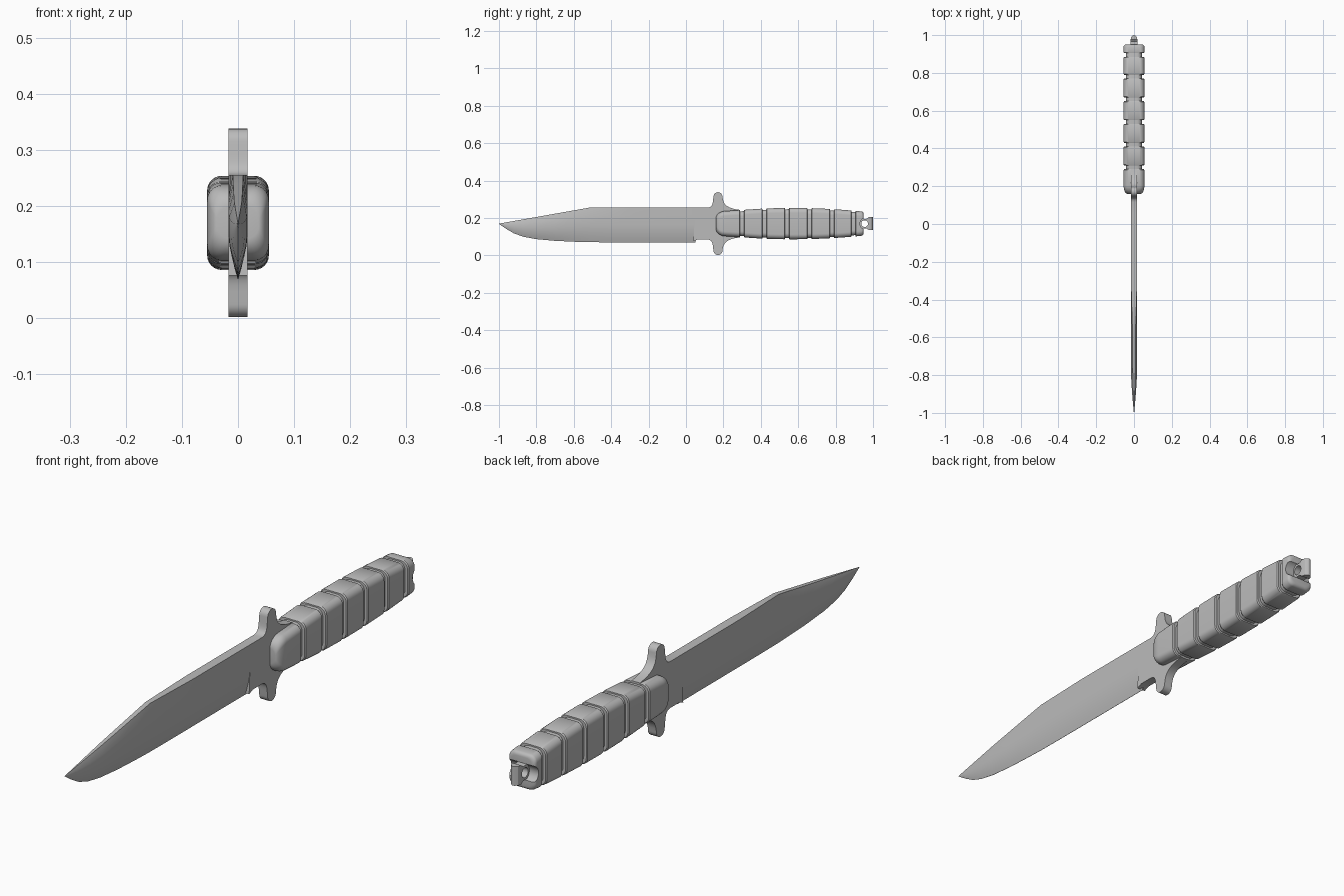
import bpy, bmesh, math
from mathutils import Vector

if "Cube" in bpy.data.objects:
    bpy.data.objects.remove(bpy.data.objects["Cube"], do_unlink=True)

steel = bpy.data.materials.new("grey")
steel.use_nodes = True
GREY = (0.5, 0.5, 0.5, 1)
steel.diffuse_color = GREY
steel.node_tree.nodes["Principled BSDF"].inputs["Base Color"].default_value = GREY


def finish(bm, name, angle=30):
    bmesh.ops.recalc_face_normals(bm, faces=bm.faces)
    me = bpy.data.meshes.new(name)
    bm.to_mesh(me)
    bm.free()
    ob = bpy.data.objects.new(name, me)
    bpy.context.collection.objects.link(ob)
    me.materials.append(steel)
    select(ob)
    bpy.ops.object.shade_smooth_by_angle(angle=math.radians(angle))
    return ob


def select(ob):
    bpy.ops.object.select_all(action='DESELECT')
    ob.select_set(True)
    bpy.context.view_layer.objects.active = ob


def loft(rings, name, angle=30):
    """Skin closed rings of equal size and cap both ends."""
    bm = bmesh.new()
    rows = [[bm.verts.new(p) for p in ring] for ring in rings]
    n = len(rows[0])
    for a, b in zip(rows, rows[1:]):
        for i in range(n):
            j = (i + 1) % n
            bm.faces.new((a[i], a[j], b[j], b[i]))
    bm.faces.new(rows[0])
    bm.faces.new(rows[-1])
    return finish(bm, name, angle)


def plate(outline, half, name):
    """Extrude a side outline of (y, z) points across x."""
    return loft([[(x, y, z) for y, z in outline] for x in (-half, half)], name)


def cut(ob, y, z, radius):
    """Drill a round hole across x."""
    ring = [(y + radius * math.cos(a), z + radius * math.sin(a))
            for a in (math.tau * i / 32 for i in range(32))]
    tool = plate(ring, 0.1, "cutter")
    tool.hide_render = True
    mod = ob.modifiers.new("hole", 'BOOLEAN')
    mod.operation, mod.solver, mod.object = 'DIFFERENCE', 'EXACT', tool
    select(ob)
    bpy.ops.object.modifier_apply(modifier=mod.name)
    bpy.data.objects.remove(tool, do_unlink=True)
    bpy.ops.object.shade_smooth_by_angle(angle=math.radians(30))


def interp(table, y):
    for (a, va), (b, vb) in zip(table, table[1:]):
        if y <= b:
            return va + (vb - va) * max(0, (y - a) / (b - a))
    return table[-1][1]


def bezier(p0, p1, p2, p3, n=8):
    pts = []
    for i in range(n + 1):
        t = i / n
        s = 1 - t
        pts.append(tuple(Vector(p0) * s**3 + Vector(p1) * 3 * s * s * t
                         + Vector(p2) * 3 * s * t * t + Vector(p3) * t**3))
    return pts


# Blade: hollow-free convex grind with a clipped, narrowed spine
HALF = 0.017
MID = 0.17
spine = [(-1, MID), (-0.52, 0.255), (0.1, 0.255)]
belly = [(-1, MID - 0.002), (-0.96, 0.141), (-0.92, 0.118), (-0.87, 0.1), (-0.8, 0.087),
         (-0.7, 0.078), (-0.55, 0.071), (-0.4, 0.07), (0.05, 0.07)]
width = [(-1, 0.001), (-0.9, 0.01), (-0.8, 0.016), (-0.7, HALF)]
back = [(-1, 0.3), (-0.52, 0.55), (-0.28, 1)]
grind = [(0, 0.03), (0.1, 0.35), (0.22, 0.65), (0.36, 0.9), (0.5, 1), (0.78, 1)]
rings = []
for y in (-1, -0.98, -0.96, -0.94, -0.92, -0.87, -0.8, -0.7, -0.6, -0.52, -0.4, -0.28, 0.05):
    top, low, w = interp(spine, y), interp(belly, y), interp(width, y)
    side = [(w * k, low + (top - low) * t) for t, k in grind]
    side.append((w * interp(back, y), top))
    rings.append([(x, y, z) for x, z in side] + [(-x, y, z) for x, z in reversed(side)])
loft(rings, "blade", 25)

# Guard with ricasso: one arm outline, mirrored up and down about the middle
R = 0.024
arm = bezier((0.115, 0.085), (0.145, 0.087), (0.142, 0.11), (0.147, 0.145))
arm += [(0.171 - R * math.cos(a), 0.144 + R * math.sin(a))
        for a in (math.pi * i / 12 for i in range(1, 12))]
arm += bezier((0.195, 0.145), (0.198, 0.1), (0.22, 0.082), (0.29, 0.073))
upper = [(0.05, 0.085)] + arm
lower = [(y, -z) for y, z in upper]
lower[0] = (0.04, -0.094)
lower[1:1] = [(0.062, -0.085)]
outline = [(y, MID + z) for y, z in upper + lower[::-1]]
plate(outline, HALF, "guard")

# Tang tab at the butt with a lanyard hole
tab = [(0.88, 0.035), (0.925, 0.035), (0.95, 0.026), (0.968, 0.026), (0.978, 0.035)]
outer = [(0.978, 0.018), (0.991, 0.014), (0.998, 0.006)]
rings = []
for y, x in [(0.88, 0.018), (0.925, 0.018), (0.95, 0.018), (0.966, 0.018)] + outer + [(1, 0.002)]:
    h = interp(tab, y)
    rings.append([(x, y, MID - h), (x, y, MID + h), (-x, y, MID + h), (-x, y, MID - h)])
tang = loft(rings, "tang_end")
cut(tang, 0.955, MID, 0.018)

# Handle: rounded-rectangle sections with six grooves and rounded ends
height = [(0.16, 0.064), (0.3, 0.073), (0.42, 0.081), (0.54, 0.084), (0.66, 0.083),
          (0.78, 0.078), (0.9, 0.069), (0.95, 0.064)]


def section(y, dx, dz):
    w, h = 0.055 - dx, interp(height, y) - dz
    r = min(0.026, w * 0.8, h * 0.8)
    ring = []
    for q, (sx, sz) in enumerate([(1, 1), (-1, 1), (-1, -1), (1, -1)]):
        for i in range(7):
            a = math.pi / 2 * (q + i / 6)
            ring.append((sx * (w - r) + r * math.cos(a), y,
                         MID + sz * (h - r) + r * math.sin(a)))
    return ring


START, END, GAP, SOFT = 0.16, 0.95, 0.01, 0.004
rings = []
for i in range(9):
    a = math.pi / 2 * i / 8
    rings.append(section(START + 0.045 * (1 - math.cos(a)),
                         0.018 * (1 - math.sin(a)), 0.036 * (1 - math.sin(a))))
for y in (0.3, 0.42, 0.54, 0.66, 0.78, 0.895):
    for step, dx, dz in ((-GAP - SOFT, 0, 0), (-GAP, 0.003, 0.002), (-GAP, 0.013, 0.007),
                         (GAP, 0.013, 0.007), (GAP, 0.003, 0.002), (GAP + SOFT, 0, 0)):
        rings.append(section(y + step, dx, dz))
for i in range(5):
    a = math.pi / 2 * i / 4
    rings.append(section(END - 0.012 * (1 - math.sin(a)),
                         0.012 * (1 - math.cos(a)), 0.012 * (1 - math.cos(a))))
handle = loft(rings, "handle")
cut(handle, 0.962, MID, 0.032)
